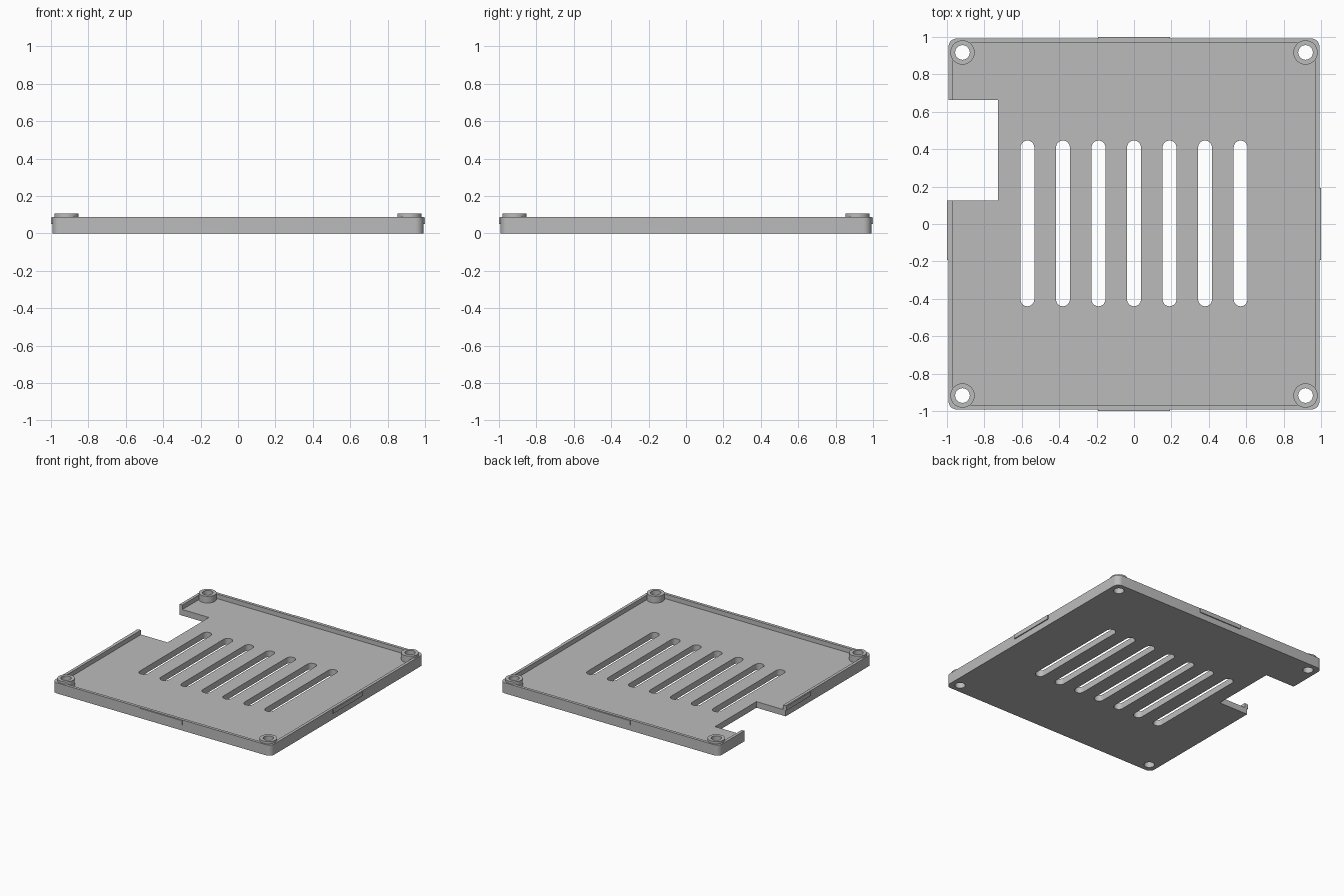
import bpy, bmesh, math

cube = bpy.data.objects.get("Cube")
if cube:
    bpy.data.objects.remove(cube)

grey = bpy.data.materials.new("plain_grey")
grey.use_nodes = True
colour = (0.5, 0.5, 0.5, 1)
grey.diffuse_color = colour
grey.node_tree.nodes["Principled BSDF"].inputs["Base Color"].default_value = colour

HALF, WALL = 0.992, 0.024
FLOOR, RIM, POST_TOP = 0.05, 0.087, 0.105
POST = 0.917


def rounded_prism(name, cx, cy, hx, hy, r, z0, z1, steps=8):
    """Upright prism with a rounded rectangle outline."""
    bm = bmesh.new()
    points = []
    corners = [(1, 1), (-1, 1), (-1, -1), (1, -1)]
    for quarter, (sx, sy) in enumerate(corners):
        for i in range(steps + 1 if r else 1):
            a = (quarter + i / steps) * math.pi / 2
            points.append((cx + sx * (hx - r) + r * math.cos(a),
                           cy + sy * (hy - r) + r * math.sin(a), z0))
    face = bm.faces.new([bm.verts.new(p) for p in points])
    top = bmesh.ops.extrude_face_region(bm, geom=[face])["geom"]
    bmesh.ops.translate(bm, vec=(0, 0, z1 - z0),
                        verts=[v for v in top if isinstance(v, bmesh.types.BMVert)])
    bmesh.ops.remove_doubles(bm, verts=bm.verts, dist=0.00001)
    bmesh.ops.recalc_face_normals(bm, faces=bm.faces)
    return finish(name, bm)


def cylinder(name, x, y, r, z0, z1):
    bm = bmesh.new()
    bmesh.ops.create_cone(bm, cap_ends=True, segments=48, radius1=r, radius2=r, depth=z1 - z0)
    bmesh.ops.translate(bm, vec=(x, y, (z0 + z1) / 2), verts=bm.verts)
    return finish(name, bm)


def finish(name, bm):
    mesh = bpy.data.meshes.new(name)
    bm.to_mesh(mesh)
    bm.free()
    mesh.materials.append(grey)
    obj = bpy.data.objects.new(name, mesh)
    bpy.context.collection.objects.link(obj)
    return obj


def combine(target, tool, operation):
    mod = target.modifiers.new(operation.lower(), 'BOOLEAN')
    mod.operation, mod.solver, mod.object = operation, 'EXACT', tool
    bpy.context.view_layer.objects.active = target
    bpy.ops.object.modifier_apply(modifier=mod.name)
    bpy.data.objects.remove(tool)


# Shallow tray with a thin rim
tray = rounded_prism("vented_tray", 0, 0, HALF, HALF, 0.045, 0, RIM)
inner = HALF - WALL
combine(tray, rounded_prism("cavity", 0, 0, inner, inner, 0.021, FLOOR, 0.2), 'DIFFERENCE')

# Snap ridges at the middle of each side
for s in (-1, 1):
    combine(tray, rounded_prism("ridge_x", s * 0.99, 0, 0.01, 0.193, 0, 0.05, 0.084), 'UNION')
    combine(tray, rounded_prism("ridge_y", 0, s * 0.99, 0.193, 0.01, 0, 0.05, 0.084), 'UNION')

# Corner screw posts with through holes
for sx in (-1, 1):
    for sy in (-1, 1):
        combine(tray, cylinder("post", sx * POST, sy * POST, 0.065, 0.02, POST_TOP), 'UNION')
        combine(tray, cylinder("hole", sx * POST, sy * POST, 0.039, -0.1, 0.2), 'DIFFERENCE')

# Row of ventilation slots
for i in range(-3, 4):
    combine(tray, rounded_prism("slot", i * 0.19, 0.003, 0.037, 0.443, 0.037, -0.1, 0.2), 'DIFFERENCE')

# Connector notch in the right side
combine(tray, rounded_prism("notch", -1.027, 0.394, 0.3, 0.268, 0, -0.1, 0.2), 'DIFFERENCE')

bpy.ops.object.select_all(action='DESELECT')
tray.select_set(True)
bpy.context.view_layer.objects.active = tray
bpy.ops.object.shade_smooth_by_angle(angle=math.radians(30))
